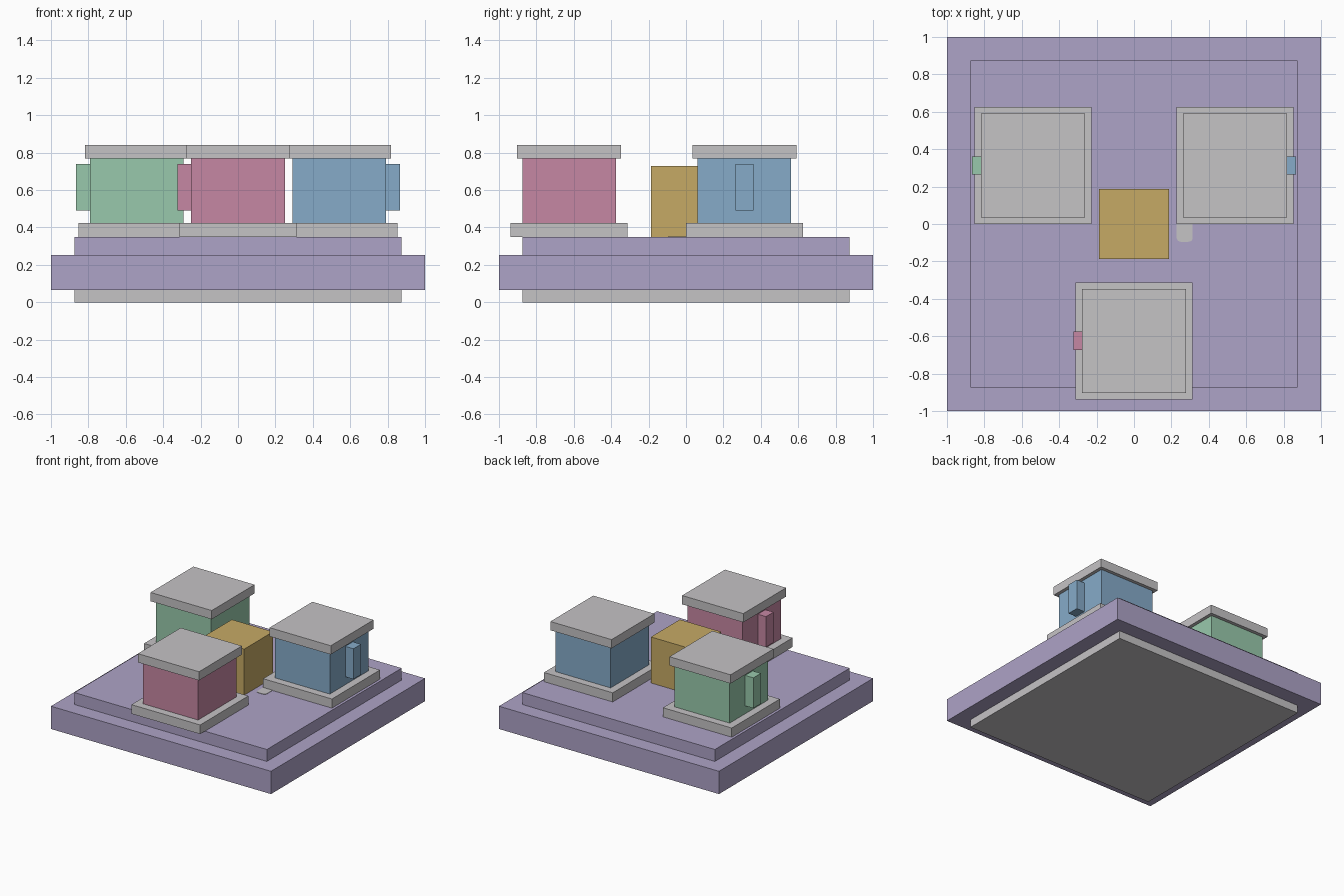
import bpy
import bmesh

cube = bpy.data.objects.get("Cube")
if cube:
    bpy.data.objects.remove(cube, do_unlink=True)


def material(name, rgb):
    """Flat material from 0-255 sRGB values, stored as linear."""
    lin = [((c / 255 + 0.055) / 1.055) ** 2.4 for c in rgb] + [1.0]
    mat = bpy.data.materials.new(name)
    mat.use_nodes = True
    mat.diffuse_color = lin
    mat.node_tree.nodes["Principled BSDF"].inputs["Base Color"].default_value = lin
    return mat


GREY = material("light grey", (197, 195, 197))
PURPLE = material("lavender", (174, 163, 199))
GOLD = material("gold", (198, 170, 101))
PINK = material("rose", (198, 135, 163))
GREEN = material("soft green", (153, 201, 172))
BLUE = material("soft blue", (134, 171, 201))


def box(name, mat, x, y, z0, z1, hx, hy):
    """Box centred on (x, y) with half sizes hx, hy, from z0 up to z1."""
    mesh = bpy.data.meshes.new(name)
    bm = bmesh.new()
    bmesh.ops.create_cube(bm, size=1)
    bmesh.ops.scale(bm, vec=(2 * hx, 2 * hy, z1 - z0), verts=bm.verts)
    bm.to_mesh(mesh)
    bm.free()
    mesh.materials.append(mat)
    obj = bpy.data.objects.new(name, mesh)
    obj.location = (x, y, (z0 + z1) / 2)
    bpy.context.collection.objects.link(obj)
    return obj


# Stepped platform
box("platform_foot", GREY, 0, 0, 0, 0.065, 0.875, 0.875)
box("platform_slab", PURPLE, 0, 0, 0.065, 0.252, 1, 1)
box("platform_deck", PURPLE, 0, 0, 0.252, 0.35, 0.875, 0.875)

# Central block
box("centre_block", GOLD, 0, 0, 0.35, 0.728, 0.1875, 0.1875)

# Three capped units around the centre, each with a handle on one side
units = [
    ("front", PINK, 0, -0.625, -1),
    ("back_left", BLUE, 0.541, 0.3125, 1),
    ("back_right", GREEN, -0.541, 0.3125, -1),
]
for name, mat, x, y, side in units:
    box(name + "_plinth", GREY, x, y, 0.35, 0.425, 0.3125, 0.3125)
    box(name + "_body", mat, x, y, 0.425, 0.768, 0.25, 0.25)
    box(name + "_cap", GREY, x, y, 0.768, 0.84, 0.278, 0.278)
    box(name + "_handle", mat, x + side * 0.285, y, 0.49, 0.74, 0.039, 0.049)

# Small rounded pad, almost flush with the deck, running under a plinth
pad = box("deck_pad", GREY, 0.271, 0.0, 0.345, 0.353, 0.043, 0.095)
bm = bmesh.new()
bm.from_mesh(pad.data)
upright = [e for e in bm.edges if abs(e.verts[0].co.z - e.verts[1].co.z) > 0.004]
bmesh.ops.bevel(bm, geom=upright, offset=0.022, segments=5, profile=0.5, affect='EDGES')
bm.to_mesh(pad.data)
bm.free()
